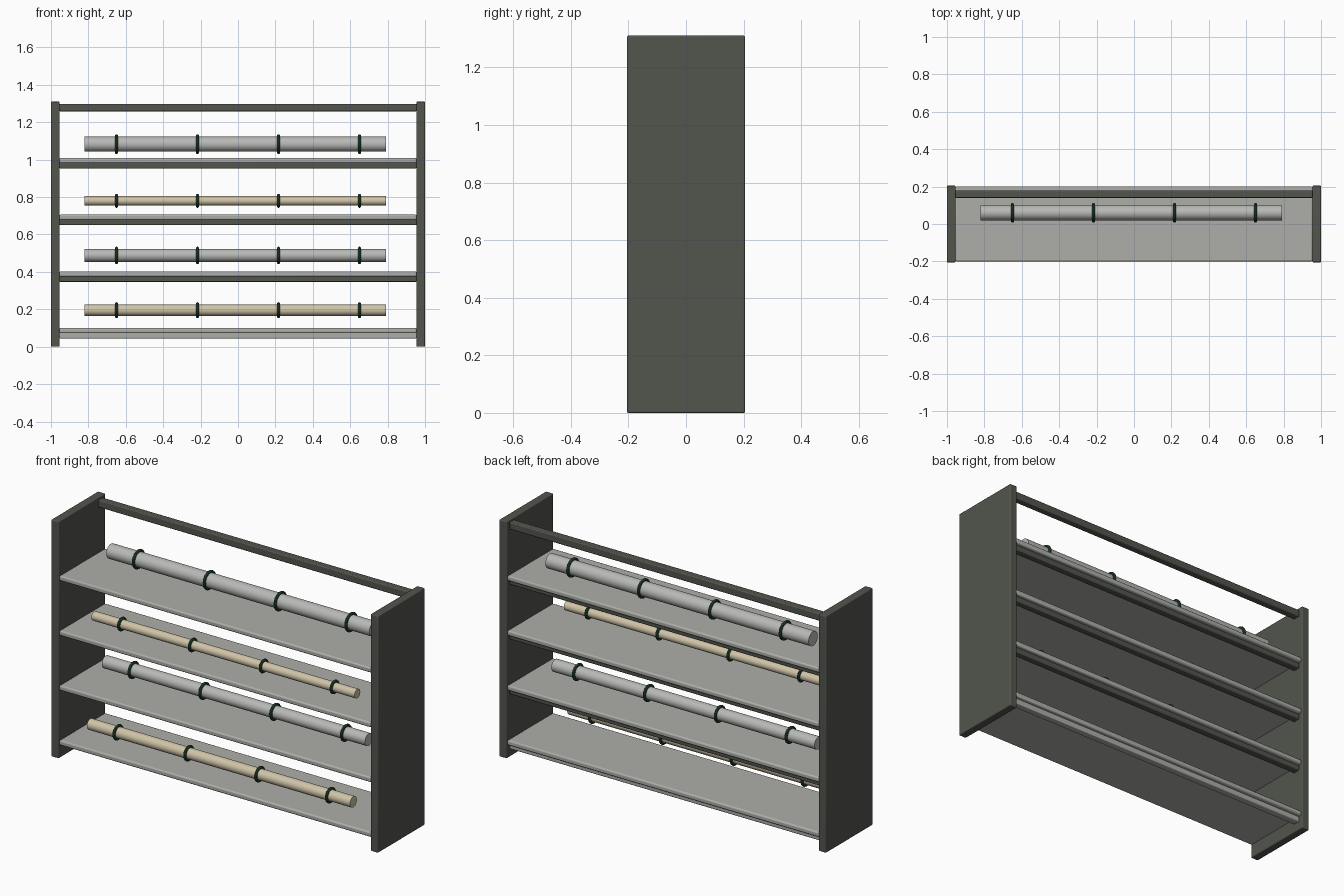
import bpy
import math

cube = bpy.data.objects.get("Cube")
if cube:
    bpy.data.objects.remove(cube, do_unlink=True)


def material(name, rgb):
    mat = bpy.data.materials.new(name)
    mat.use_nodes = True
    mat.diffuse_color = (*rgb, 1)
    mat.node_tree.nodes["Principled BSDF"].inputs["Base Color"].default_value = (*rgb, 1)
    return mat


DARK = material("dark frame", (0.085, 0.09, 0.075))
SHELF = material("pale grey shelf", (0.42, 0.43, 0.40))
GREY = material("grey rod", (0.48, 0.49, 0.47))
TAN = material("tan rod", (0.63, 0.55, 0.39))
GREEN = material("green ring", (0.025, 0.085, 0.05))


def finish(obj, name, mat):
    obj.name = name
    obj.data.materials.append(mat)
    bpy.ops.object.shade_smooth_by_angle(angle=math.radians(35))


def box(name, mat, center, size, bevel):
    bpy.ops.mesh.primitive_cube_add(size=1, location=center)
    obj = bpy.context.object
    obj.scale = size
    bpy.ops.object.transform_apply(location=False, rotation=False, scale=True)
    mod = obj.modifiers.new("soft edges", "BEVEL")
    mod.width = bevel
    mod.segments = 3
    finish(obj, name, mat)


def rod(name, mat, y, z, radius):
    bpy.ops.mesh.primitive_cylinder_add(
        vertices=48, radius=radius, depth=1.61,
        location=(-0.015, y, z), rotation=(0, math.pi / 2, 0))
    finish(bpy.context.object, name, mat)
    # Holding rings spaced along the rod
    for i, x in enumerate((-0.65, -0.217, 0.217, 0.65)):
        bpy.ops.mesh.primitive_torus_add(
            major_radius=radius + 0.005, minor_radius=0.008,
            major_segments=40, minor_segments=10,
            location=(x, y, z), rotation=(0, math.pi / 2, 0))
        finish(bpy.context.object, f"{name}_ring_{i + 1}", GREEN)


# End panels
for side, label in ((1, "left"), (-1, "right")):
    box(f"{label}_end_panel", DARK, (side * 0.977, 0, 0.655), (0.046, 0.41, 1.31), 0.005)

# Top rail
box("top_rail", DARK, (0, 0.16, 1.278), (1.91, 0.04, 0.04), 0.005)

# Shelves, each with a rail under its back edge
for i in range(4):
    top = 0.1 + i * 0.303
    box(f"shelf_{i + 1}", SHELF, (0, 0, top - 0.014), (1.91, 0.4, 0.028), 0.008)
    box(f"shelf_rail_{i + 1}", DARK if i else SHELF,
        (0, 0.16, top - 0.036), (1.91, 0.04, 0.04), 0.005)

# Rods above the shelves
rod("bottom_rod", TAN, -0.12, 0.195, 0.03)
rod("lower_rod", GREY, 0.015, 0.488, 0.034)
rod("upper_rod", TAN, -0.085, 0.78, 0.025)
rod("top_rod", GREY, 0.06, 1.083, 0.04)
